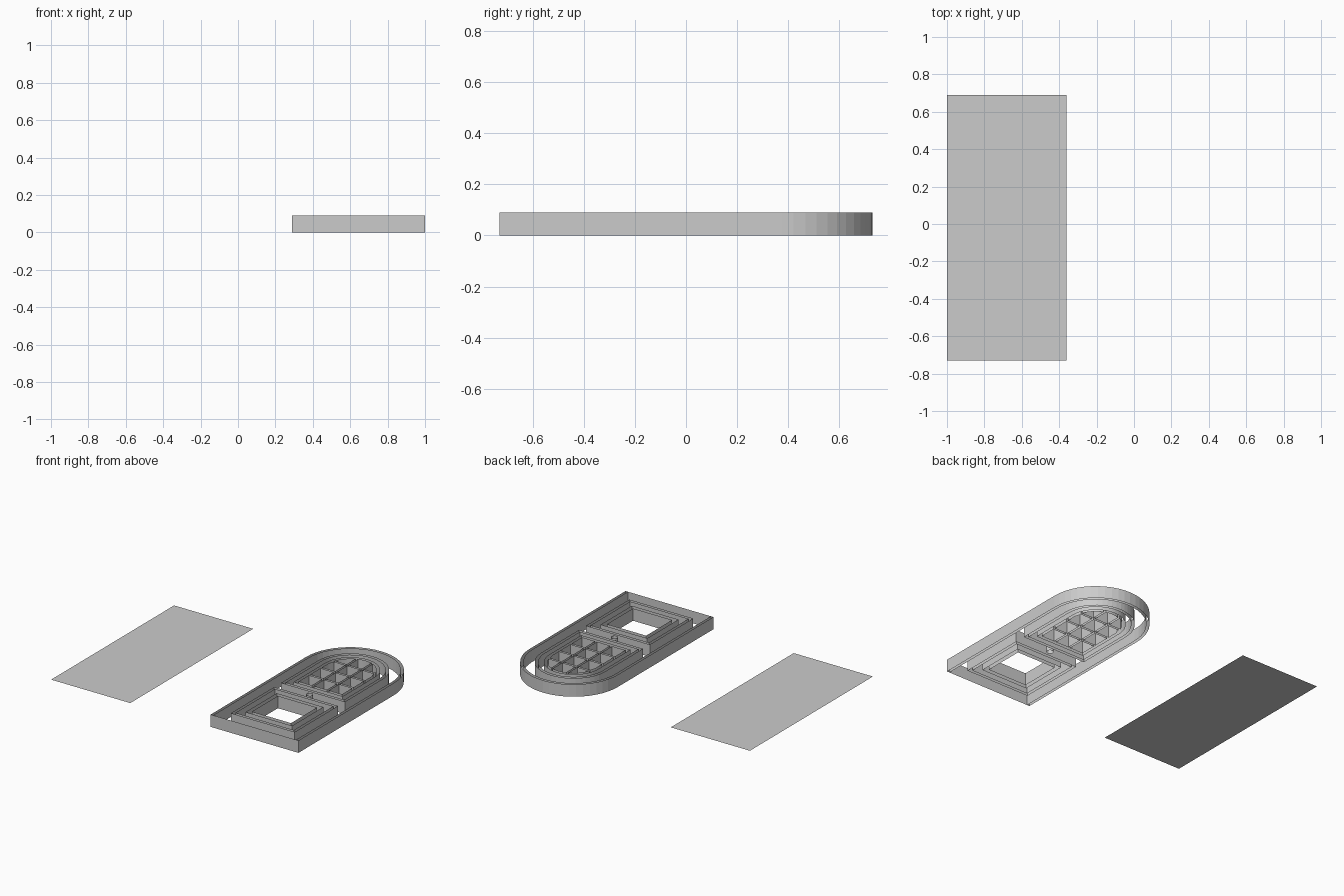
import bpy
import math

if "Cube" in bpy.data.objects:
    bpy.data.objects.remove(bpy.data.objects["Cube"])

H = 0.09          # wall height
CX = 0.645        # door centre line
SPRING = 0.375    # height (y) where the arch begins


def make_object(name, verts, faces):
    mesh = bpy.data.meshes.new(name)
    mesh.from_pydata(verts, [], faces)
    mesh.update()
    obj = bpy.data.objects.new(name, mesh)
    bpy.context.collection.objects.link(obj)
    return obj


def walls(name, paths, closed=True):
    """Uncapped upright walls along 2D paths."""
    verts, faces = [], []
    for pts in paths:
        b, n = len(verts), len(pts)
        verts += [(x, y, z) for x, y in pts for z in (0, H)]
        for i in range(n if closed else n - 1):
            j = (i + 1) % n
            faces.append((b + 2 * i, b + 2 * j, b + 2 * j + 1, b + 2 * i + 1))
    return make_object(name, verts, faces)


def arch(r, bottom, seg=24):
    pts = [(CX - r, bottom), (CX + r, bottom)]
    for i in range(seg + 1):
        a = math.pi * i / seg
        pts.append((CX + r * math.cos(a), SPRING + r * math.sin(a)))
    return pts


def rect(r, y0, y1):
    return [(CX - r, y0), (CX + r, y0), (CX + r, y1), (CX - r, y1)]


# flat backing sheet
make_object("backing_sheet",
            [(-1, -0.73, 0), (-0.36, -0.73, 0), (-0.36, 0.69, 0), (-1, 0.69, 0)],
            [(0, 1, 2, 3)])

# arched outer frame, inner line open at the foot
walls("frame_outer", [arch(0.355, -0.73)])
inner = arch(0.335, -0.73)
walls("frame_inner", [inner[1:] + inner[:1]], closed=False)

# lower square panel moulding
walls("lower_panel", [rect(0.258 - d, -0.635 + d, -0.135 - d)
                      for d in (0, 0.022, 0.07, 0.1)])

# upper arched panel moulding
walls("upper_panel", [arch(0.258 - d, -0.055 + d) for d in (0, 0.022, 0.06)])

# round knob on the middle rail
walls("knob", [[(CX + 0.024 * math.cos(math.tau * i / 16),
                 -0.095 + 0.024 * math.sin(math.tau * i / 16)) for i in range(16)]])

# window panes, three columns by four rows, clipped by the arch
R, Y0, BAR, N = 0.175, 0.03, 0.016, 8
pw = (2 * R - 2 * BAR) / 3
ph = (SPRING + R - Y0 - 3 * BAR) / 4


def arch_y(x):
    return SPRING + math.sqrt(max(0, R * R - (x - CX) ** 2))


panes = []
for row in range(4):
    y0 = Y0 + row * (ph + BAR)
    y1 = y0 + ph
    reach = math.sqrt(R * R - max(0, y0 - SPRING) ** 2)
    for col in range(3):
        x0 = CX - R + col * (pw + BAR)
        x1 = min(x0 + pw, CX + reach)
        x0 = max(x0, CX - reach)
        top = [(x, min(y1, arch_y(x)))
               for x in (x1 + (x0 - x1) * i / N for i in range(N + 1))]
        panes.append([(x0, y0), (x1, y0)] + top)
walls("window_panes", panes)
